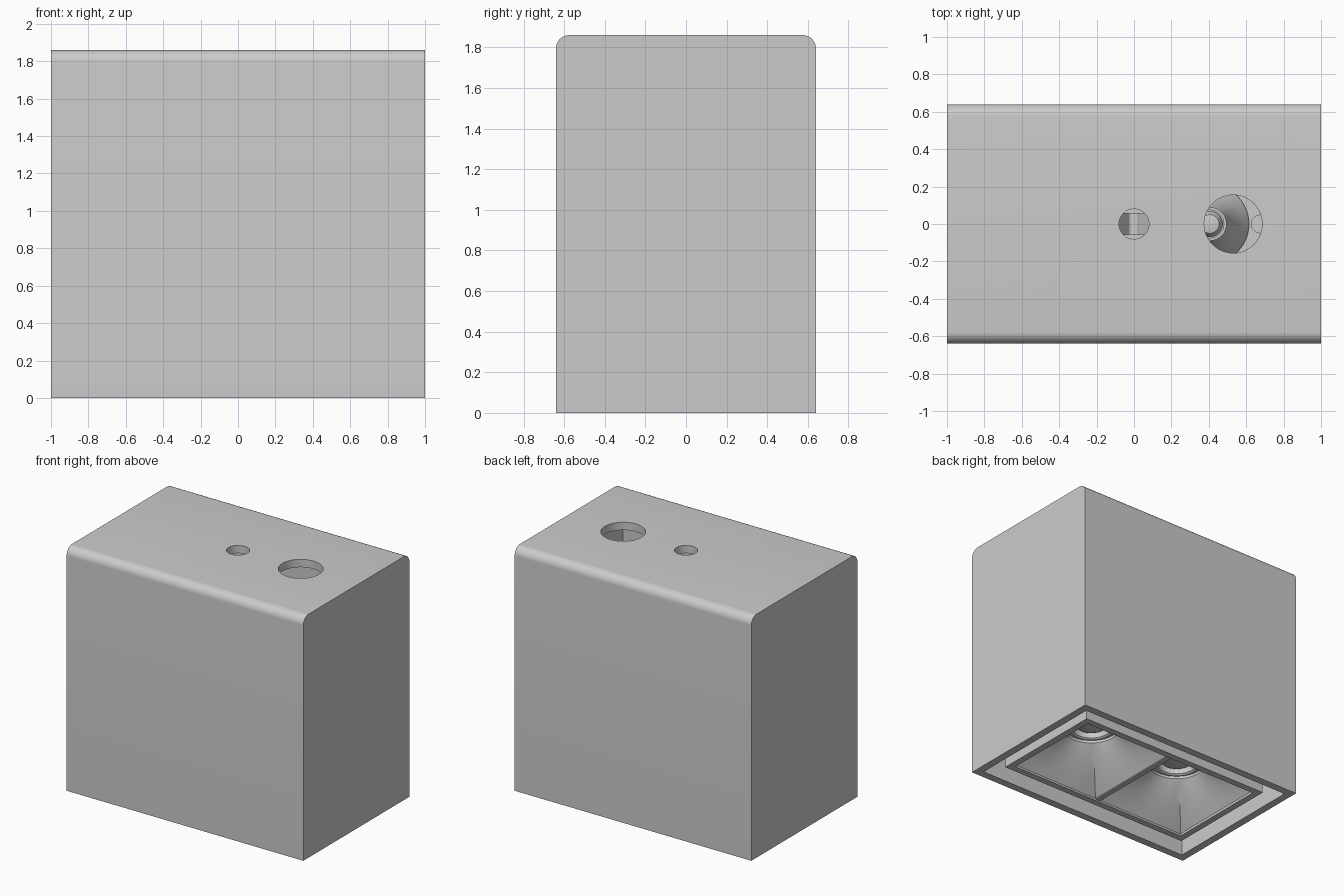
import bpy, bmesh
from math import sin, cos, pi, atan2

cube = bpy.data.objects.get("Cube")
if cube:
    bpy.data.objects.remove(cube, do_unlink=True)

grey = bpy.data.materials.new("light_grey")
grey.use_nodes = True
colour = (0.6, 0.6, 0.6, 1)
grey.diffuse_color = colour
grey.node_tree.nodes["Principled BSDF"].inputs["Base Color"].default_value = colour


def finish(name, bm, smooth=None):
    bmesh.ops.recalc_face_normals(bm, faces=bm.faces)
    mesh = bpy.data.meshes.new(name)
    bm.to_mesh(mesh)
    bm.free()
    mesh.materials.append(grey)
    obj = bpy.data.objects.new(name, mesh)
    bpy.context.collection.objects.link(obj)
    if smooth:
        shade(obj, smooth)
    return obj


def activate(obj):
    bpy.ops.object.select_all(action='DESELECT')
    obj.select_set(True)
    bpy.context.view_layer.objects.active = obj


def shade(obj, angle):
    activate(obj)
    bpy.ops.object.shade_smooth_by_angle(angle=angle)


def box(name, hx, hy, z0, z1):
    bm = bmesh.new()
    bmesh.ops.create_cube(bm, size=1)
    for v in bm.verts:
        v.co = (v.co.x * 2 * hx, v.co.y * 2 * hy, z0 + (v.co.z + 0.5) * (z1 - z0))
    return finish(name, bm)


def cylinder(name, x, r, z0, z1):
    return revolve(name, x, [(0, z0), (r, z0), (r, z1), (0, z1)], 0.6)


def revolve(name, x, profile, smooth=0.6, steps=48):
    bm = bmesh.new()
    verts = [bm.verts.new((r, 0, z)) for r, z in profile]
    edges = [bm.edges.new(pair) for pair in zip(verts, verts[1:])]
    bmesh.ops.spin(bm, geom=verts + edges, cent=(0, 0, 0), axis=(0, 0, 1),
                   angle=2 * pi, steps=steps)
    bmesh.ops.remove_doubles(bm, verts=bm.verts, dist=0.0005)
    bmesh.ops.translate(bm, verts=bm.verts, vec=(x, 0, 0))
    return finish(name, bm, smooth)


def cut(target, cutters):
    for cutter in cutters:
        cutter.hide_render = True
        mod = target.modifiers.new("cut", 'BOOLEAN')
        mod.operation = 'DIFFERENCE'
        mod.solver = 'EXACT'
        mod.object = cutter
        activate(target)
        bpy.ops.object.modifier_apply(modifier=mod.name)
        bpy.data.objects.remove(cutter, do_unlink=True)


HX, HY, TOP, WALL = 1.0, 0.64, 1.86, 0.06
FX, FY, FRAME = 0.835, 0.46, 0.052      # inner frame half sizes, rim width
LAMP_X, LAMP_R, LAMP_Z = 0.405, 0.2, 0.3
PLATE_Z = 0.45

# Housing: open-bottomed shell, rounded along its long top edges
housing = box("housing", HX, HY, 0, TOP)
bm = bmesh.new()
bm.from_mesh(housing.data)
long_edges = [e for e in bm.edges if all(v.co.z > 1 for v in e.verts)
              and abs(e.verts[0].co.x - e.verts[1].co.x) > 1]
bmesh.ops.bevel(bm, geom=long_edges, offset=0.065, segments=8,
                profile=0.5, affect='EDGES')
bm.to_mesh(housing.data)
bm.free()
cut(housing, [box("cavity", HX - WALL, HY - WALL, -0.1, TOP - WALL),
              cylinder("cable_hole", 0.53, 0.155, 1.5, 2),
              cylinder("screw_hole", 0, 0.08, 1.5, 2)])
shade(housing, 0.5)

# Inner frame: rectangular sleeve with a narrow rim
frame = box("inner_frame", FX, FY, 0.025, PLATE_Z)
cut(frame, [box("opening", FX - FRAME, FY - FRAME, -0.1, PLATE_Z + 0.1)])

# Mounting plate closing the sleeve, with lamp openings and a centre slot
plate = box("mounting_plate", FX, FY, PLATE_Z, PLATE_Z + 0.02)
cut(plate, [cylinder("lamp_opening", s * LAMP_X, LAMP_R, 0, 1) for s in (-1, 1)]
    + [box("slot", 0.12, 0.055, 0, 1)])


def reflector(name, x):
    """Loft from a rectangular mouth to a round throat."""
    hx, hy, n, rings = (FX - FRAME - 0.02) / 2, FY - FRAME, 12, 8
    corners = [(hx, -hy), (hx, hy), (-hx, hy), (-hx, -hy)]
    mouth = []
    for (ax, ay), (bx, by) in zip(corners, corners[1:] + corners[:1]):
        mouth += [(ax + (bx - ax) * i / n, ay + (by - ay) * i / n) for i in range(n)]
    bm = bmesh.new()
    loops = []
    for k in range(rings + 1):
        t = k / rings
        loop = []
        for px, py in mouth:
            a = atan2(py / hy, px / hx)
            loop.append(bm.verts.new((x + px * (1 - t) + LAMP_R * cos(a) * t,
                                      py * (1 - t) + LAMP_R * sin(a) * t,
                                      0.04 + (LAMP_Z - 0.04) * t)))
        loops.append(loop)
    for low, high in zip(loops, loops[1:]):
        for i in range(len(low)):
            j = (i + 1) % len(low)
            bm.faces.new((low[i], low[j], high[j], high[i]))
    return finish(name, bm, 0.7)


# Ridge between the two reflectors
box("centre_ridge", 0.02, FY - FRAME, 0.035, 0.045)

for side, s in (("left", 1), ("right", -1)):
    x = s * LAMP_X
    reflector(side + "_reflector", x)
    # Lamp: stepped bezel and lens below, cone and cap above
    revolve(side + "_lamp_bezel", x, [(0.2, 0.3), (0.2, 0.32), (0.17, 0.32),
                                      (0.16, 0.3), (0.145, 0.31), (0.14, 0.36), (0, 0.36)])
    revolve(side + "_lens", x, [(0.12, 0.36), (0.11, 0.33), (0.07, 0.315), (0, 0.31)])
    revolve(side + "_lamp_body", x, [(0.2, 0.32), (0.21, PLATE_Z + 0.03),
                                     (0.17, 0.53), (0.09, 0.66), (0.09, 0.7), (0.075, 0.7)])
    revolve(side + "_lamp_cap", x, [(0.07, 0.68), (0.07, 0.74), (0.05, 0.77), (0, 0.78)])
    # Screw head beside each lamp
    cylinder(side + "_screw", s * 0.675, 0.05, PLATE_Z + 0.02, PLATE_Z + 0.05)
